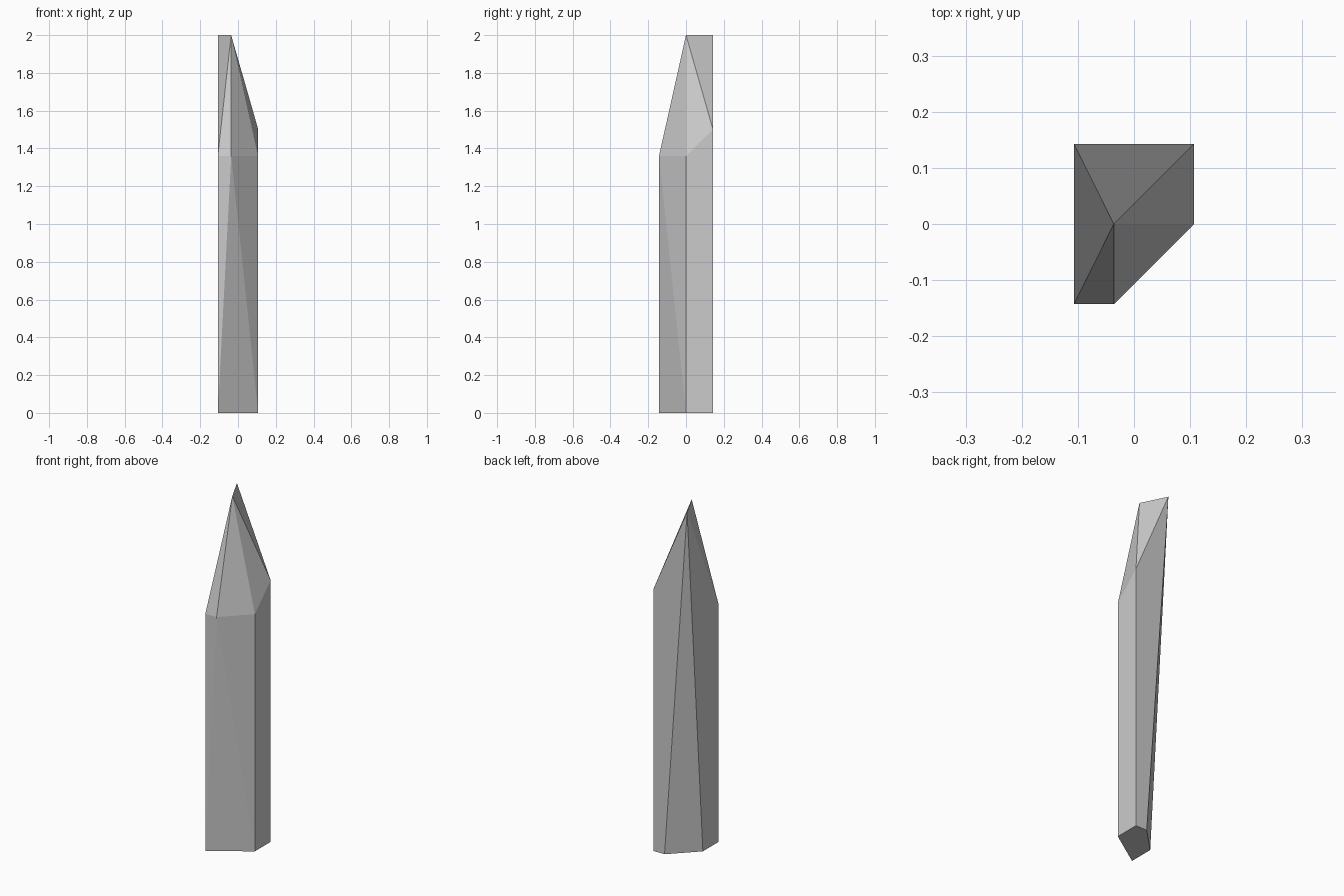
import bpy, bmesh

if "Cube" in bpy.data.objects:
    bpy.data.objects.remove(bpy.data.objects["Cube"])

X, Y = 0.107, 0.143      # half width and half depth
NOTCH = 0.036            # where the clipped corners start

# Base outline: back-left and front-right corners clipped
base = [(-X, -Y, 0), (X, 0, 0), (X, Y, 0), (NOTCH, Y, 0), (-X, 0, 0)]

# Shoulder where the shaft meets the point, rising towards the back
shoulder = [(-X, -Y, 1.36), (-NOTCH, -Y, 1.36), (X, 0, 1.36), (X, Y, 1.5)]

# Ridge at the tip
tip = [(-NOTCH, 0, 2), (-X, Y, 2)]

# Faceted shard: convex solid spanning base, shoulder and tip
bm = bmesh.new()
for co in base + shoulder + tip:
    bm.verts.new(co)
bmesh.ops.convex_hull(bm, input=bm.verts)
bmesh.ops.dissolve_limit(bm, angle_limit=0.002, verts=bm.verts, edges=bm.edges)
bmesh.ops.recalc_face_normals(bm, faces=bm.faces)

mesh = bpy.data.meshes.new("crystal_shard")
bm.to_mesh(mesh)
bm.free()
bpy.context.collection.objects.link(bpy.data.objects.new("crystal_shard", mesh))
